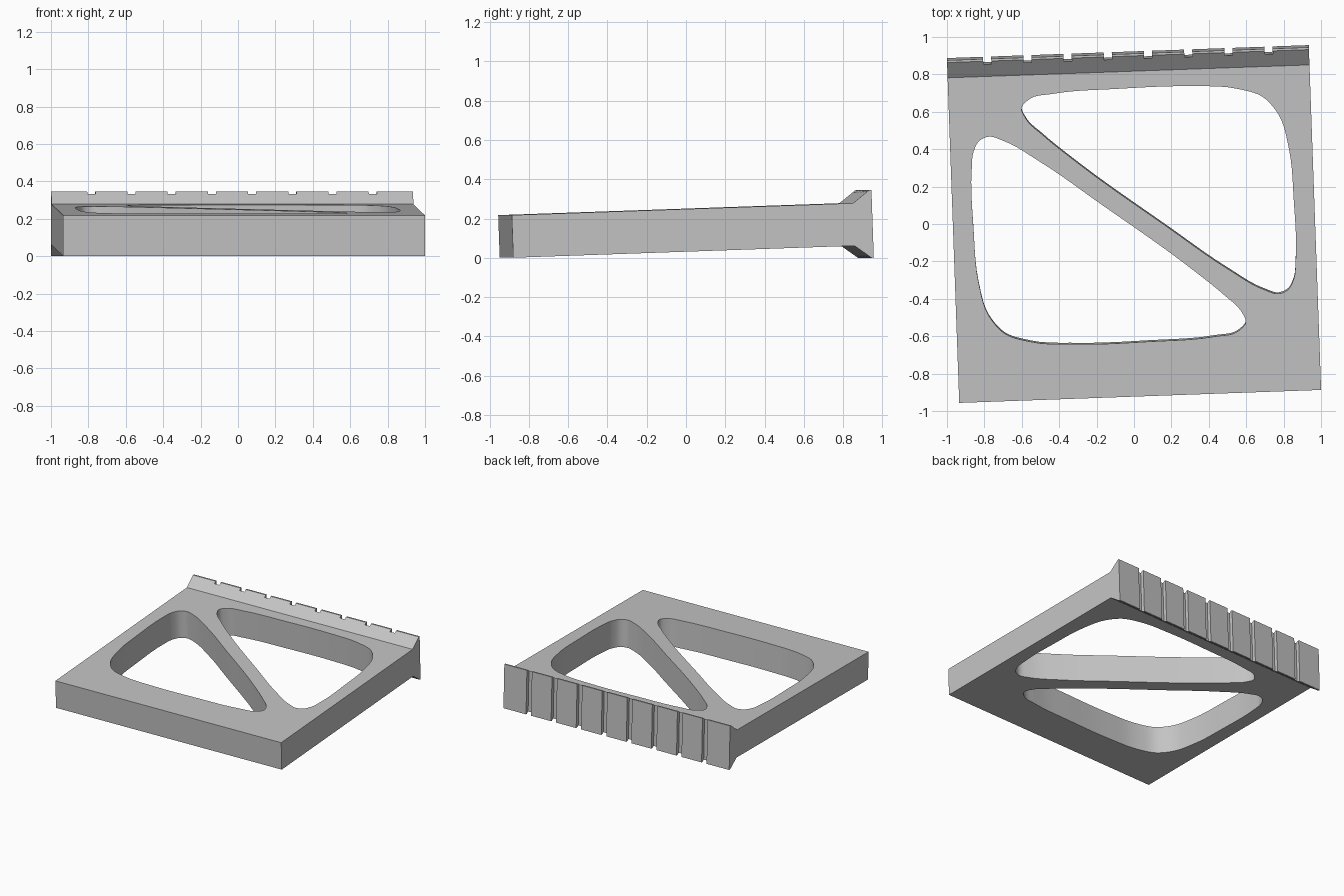
import bpy, bmesh, math
from mathutils import Matrix, Vector

if "Cube" in bpy.data.objects:
    bpy.data.objects.remove(bpy.data.objects["Cube"])

W, L, T = 1.936, 1.836, 0.217        # width, length, plate thickness
RISE, LIP, RUN = 0.064, 0.012, 0.084  # flange flare
YAW, TILT = math.radians(2.05), math.radians(2.0)

grey = bpy.data.materials.new("light grey")
grey.diffuse_color = (0.55, 0.55, 0.55, 1)
grey.use_nodes = True
grey.node_tree.nodes["Principled BSDF"].inputs["Base Color"].default_value = grey.diffuse_color


def mesh_object(name, bm):
    bmesh.ops.recalc_face_normals(bm, faces=bm.faces)
    me = bpy.data.meshes.new(name)
    bm.to_mesh(me)
    bm.free()
    me.materials.append(grey)
    ob = bpy.data.objects.new(name, me)
    bpy.context.collection.objects.link(ob)
    return ob


def prism(name, pts, direction):
    bm = bmesh.new()
    face = bm.faces.new([bm.verts.new(p) for p in pts])
    ext = bmesh.ops.extrude_face_region(bm, geom=[face])["geom"]
    verts = [v for v in ext if isinstance(v, bmesh.types.BMVert)]
    bmesh.ops.translate(bm, verts=verts, vec=direction)
    return mesh_object(name, bm)


def smooth_loop(pts, steps=5):
    # closed curve through the points, tangents scaled by chord length
    n, out = len(pts), []
    for i in range(n):
        p0, p1, p2, p3 = (pts[(i + k - 1) % n] for k in range(4))
        d0, d1, d2 = (p1 - p0).length, (p2 - p1).length, (p3 - p2).length
        m1 = ((p1 - p0) / d0 * d1 + (p2 - p1) / d1 * d0) / (d0 + d1) * d1
        m2 = ((p2 - p1) / d1 * d2 + (p3 - p2) / d2 * d1) / (d1 + d2) * d1
        for s in range(steps):
            t = s / steps
            out.append(p1 * (2*t**3 - 3*t**2 + 1) + m1 * (t**3 - 2*t**2 + t)
                       + p2 * (3*t**2 - 2*t**3) + m2 * (t**3 - t**2))
    return out


# Plate with flared back flange, one side profile swept across the width
y0, y1 = -L / 2, L / 2
yl, ys = y1 - LIP, y1 - LIP - RUN
profile = [(y0, 0), (ys, 0), (yl, -RISE), (y1, -RISE),
           (y1, T + RISE), (yl, T + RISE), (ys, T), (y0, T)]
panel = prism("flanged_panel", [(-W / 2, y, z) for y, z in profile], (W, 0, 0))

# Two rounded triangular openings, the second is the first turned half round
outline = [(-.866, .244), (-.856, .34), (-.824, .399), (-.775, .42),
           (-.70, .399), (-.503, .287), (-.182, .064), (.30, -.28),
           (.487, -.43), (.572, -.51), (.599, -.575), (.556, -.622),
           (.433, -.649), (.086, -.676), (-.289, -.69), (-.556, -.676),
           (-.69, -.633), (-.775, -.537), (-.829, -.36), (-.856, -.077)]
unyaw = Matrix.Rotation(-YAW, 2)
loop = smooth_loop([unyaw @ Vector(p) for p in outline])
cutters = []
for sign in (1, -1):
    pts = [(sign * p.x, sign * p.y + 0.052, -0.2) for p in loop]
    cutters.append(prism("opening_cutter", pts, (0, 0, 0.7)))

# Eight vertical grooves in the back face
for k in range(1, 9):
    x, h, d = -W / 2 + W * k / 9, 0.0215, 0.028
    pts = [(x - h, y1 - d, -0.3), (x + h, y1 - d, -0.3),
           (x + h, y1 + 0.1, -0.3), (x - h, y1 + 0.1, -0.3)]
    cutters.append(prism("groove_cutter", pts, (0, 0, 0.9)))

for c in cutters:
    c.hide_render = True
    mod = panel.modifiers.new("cut", "BOOLEAN")
    mod.operation, mod.solver, mod.object = "DIFFERENCE", "EXACT", c

# Bake the cuts and drop the cutters
dg = bpy.context.evaluated_depsgraph_get()
baked = bpy.data.meshes.new_from_object(panel.evaluated_get(dg))
panel.modifiers.clear()
panel.data = baked
for c in cutters:
    bpy.data.objects.remove(c)

# Lean the panel up at the back and turn it slightly, standing on the ground
place = Matrix.Rotation(YAW, 4, "Z") @ Matrix.Rotation(TILT, 4, "X")
baked.transform(place)
co = [v.co for v in baked.vertices]
mid = [(min(c[i] for c in co) + max(c[i] for c in co)) / 2 for i in (0, 1)]
baked.transform(Matrix.Translation((-mid[0], -mid[1], -min(c.z for c in co))))

bpy.ops.object.select_all(action="DESELECT")
panel.select_set(True)
bpy.context.view_layer.objects.active = panel
bpy.ops.object.shade_smooth_by_angle(angle=math.radians(30))
